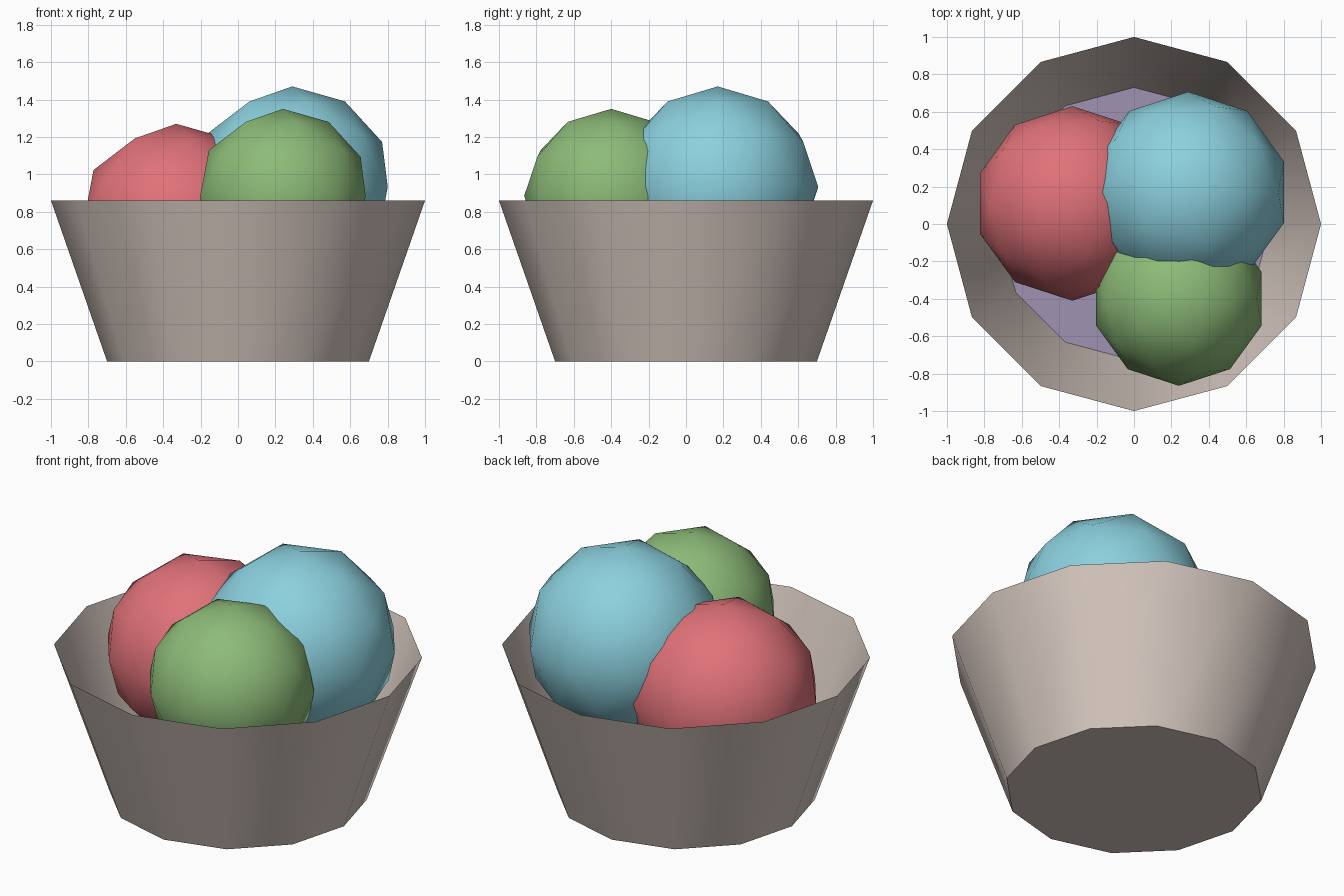
import bpy, bmesh, math

if "Cube" in bpy.data.objects:
    bpy.data.objects.remove(bpy.data.objects["Cube"])


def material(name, rgb):
    # sRGB 0-255 converted to linear
    lin = [(c / 255 / 12.92) if c < 10 else ((c / 255 + 0.055) / 1.055) ** 2.4 for c in rgb]
    m = bpy.data.materials.new(name)
    m.diffuse_color = (*lin, 1)
    m.use_nodes = True
    m.node_tree.nodes["Principled BSDF"].inputs["Base Color"].default_value = m.diffuse_color
    return m


def finish(bm, name, mat):
    mesh = bpy.data.meshes.new(name)
    bm.to_mesh(mesh)
    bm.free()
    mesh.materials.append(mat)
    obj = bpy.data.objects.new(name, mesh)
    bpy.context.collection.objects.link(obj)
    return obj


def ring(bm, radius, z, sides=12):
    return [bm.verts.new((radius * math.cos(math.tau * i / sides),
                          radius * math.sin(math.tau * i / sides), z)) for i in range(sides)]


# Bowl: open twelve-sided tapered shell with a flat base
bm = bmesh.new()
low, high = ring(bm, 0.70, 0), ring(bm, 1.0, 0.86)
for i in range(12):
    j = (i + 1) % 12
    bm.faces.new((low[i], low[j], high[j], high[i])).smooth = True
bm.faces.new(low[::-1])
for e in bm.edges:
    if e.verts[0] in low and e.verts[1] in low:
        e.smooth = False
finish(bm, "bowl", material("warm grey", (212, 198, 190)))

# Purple filling just above the base
bm = bmesh.new()
bm.faces.new(ring(bm, 0.73, 0.087))
finish(bm, "bowl_filling", material("muted purple", (160, 146, 178)))

# Three overlapping smooth scoops
scoops = [
    ("red_scoop", "soft red", (224, 114, 121), 0.52, (-0.33, 0.11, 0.75)),
    ("blue_scoop", "light blue", (139, 208, 222), 0.537, (0.29, 0.17, 0.933)),
    ("green_scoop", "leaf green", (141, 187, 120), 0.465, (0.24, -0.40, 0.885)),
]
for name, colour, rgb, radius, centre in scoops:
    bm = bmesh.new()
    bmesh.ops.create_icosphere(bm, subdivisions=2, radius=radius)
    for f in bm.faces:
        f.smooth = True
    obj = finish(bm, name, material(colour, rgb))
    obj.location = centre
